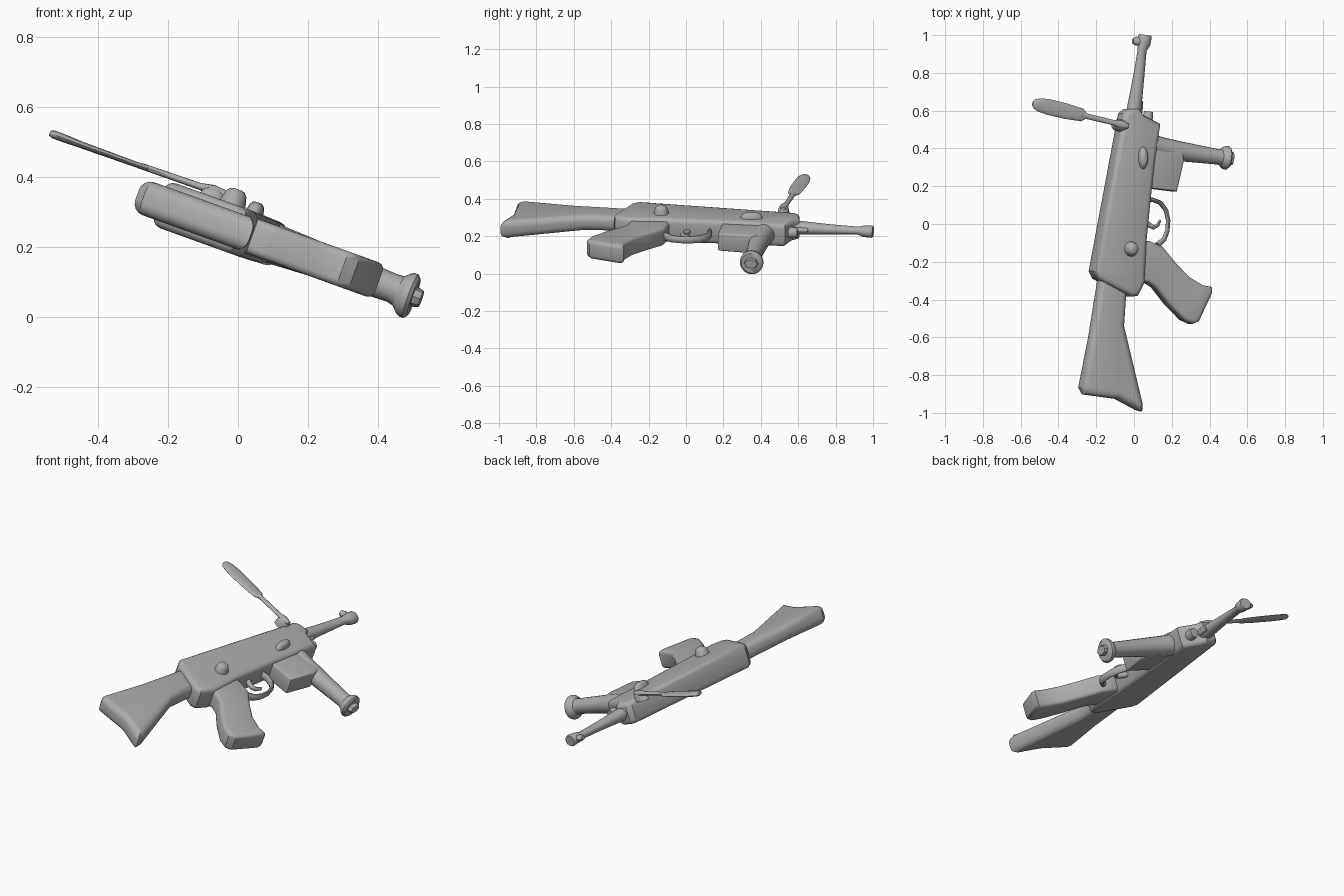
import bpy, bmesh, math
from mathutils import Vector

# The whole piece lies in one plane that slopes down towards +x
TILT = math.atan(0.36)
C, S = math.cos(TILT), math.sin(TILT)
BASE_Z = 0.245

grey = bpy.data.materials.new("plain grey")
grey.diffuse_color = (0.42, 0.42, 0.42, 1)


def loft(name, rings, angle=35):
    """Skin a list of equal-length rings given in plane coordinates (u, y, w)."""
    bm = bmesh.new()
    loops = [[bm.verts.new((u * C + w * S, y, BASE_Z - u * S + w * C)) for u, y, w in r]
             for r in rings]
    n = len(loops[0])
    for a, b in zip(loops, loops[1:]):
        for i in range(n):
            j = (i + 1) % n
            bm.faces.new((a[i], a[j], b[j], b[i]))
    caps = [bm.faces.new(loops[0][::-1]), bm.faces.new(loops[-1])]
    bmesh.ops.triangulate(bm, faces=caps)
    bmesh.ops.recalc_face_normals(bm, faces=bm.faces)
    me = bpy.data.meshes.new(name)
    bm.to_mesh(me)
    bm.free()
    me.shade_smooth()
    me.set_sharp_from_angle(angle=math.radians(angle))
    me.materials.append(grey)
    ob = bpy.data.objects.new(name, me)
    bpy.context.collection.objects.link(ob)
    return ob


def inset(pts, d):
    """Move a counter-clockwise outline inwards by d."""
    out = []
    for i, p in enumerate(pts):
        a = (p - pts[i - 1]).normalized()
        b = (pts[(i + 1) % len(pts)] - p).normalized()
        na, nb = Vector((-a.y, a.x)), Vector((-b.y, b.x))
        m = (na + nb).normalized()
        out.append(p + m * d / max(m.dot(na), 0.6))
    return out


def plate(name, outline, half, bevel, steps=3):
    """Slab from a top-view outline with rounded rims; half is a number or f(y)."""
    h = half if callable(half) else (lambda y: half)
    pts = [Vector((x / C, y)) for x, y in outline]
    if sum(p.x * q.y - q.x * p.y for p, q in zip(pts, pts[1:] + pts[:1])) < 0:
        pts.reverse()
    prof = []
    for k in range(steps + 1):
        a = k / steps * math.pi / 2
        prof.append((bevel * (1 - math.sin(a)), bevel * (1 - math.cos(a))))
    rings = []
    for sign, seq in ((-1, prof), (1, prof[::-1])):
        for d, drop in seq:
            rings.append([(q.x, q.y, sign * (h(p.y) - drop))
                          for p, q in zip(pts, inset(pts, d))])
    return loft(name, rings)


def tube(name, stations, sides=16, angle=40):
    """Stations: top-view x, y, height w above the plane, in-plane radius, normal radius."""
    cen = [Vector(((x - w * S) / C, y, w)) for x, y, w, _, _ in stations]
    rings = []
    for i, (c, s) in enumerate(zip(cen, stations)):
        t = (cen[min(i + 1, len(cen) - 1)] - cen[max(i - 1, 0)]).normalized()
        side = t.cross(Vector((0, 0, 1))).normalized()
        up = side.cross(t)
        rings.append([c + side * s[3] * math.cos(2 * math.pi * k / sides)
                      + up * s[4] * math.sin(2 * math.pi * k / sides) for k in range(sides)])
    return loft(name, rings, angle)


def knob(name, x, y, rx, ry, w0, w1):
    """Domed boss standing on the side of the body."""
    u = (x - w1 * S) / C
    rings = []
    for f, k in ((0, 1.25), (0.55, 1.05), (0.8, 0.9), (0.95, 0.65), (1, 0.35)):
        rings.append([(u + rx * k * math.cos(a), y + ry * k * math.sin(a), w0 + (w1 - w0) * f)
                      for a in (2 * math.pi * i / 16 for i in range(16))])
    return loft(name, rings, 50)


# Main body
plate("receiver", [(-0.225, -0.25), (-0.205, -0.29), (-0.03, -0.385), (0.005, -0.38),
                   (0.04, -0.31), (0.05, -0.1), (0.07, 0.1), (0.095, 0.33), (0.125, 0.53),
                   (0.035, 0.575), (0.015, 0.608), (-0.045, 0.608), (-0.07, 0.585)],
      lambda y: 0.068 - 0.006 * max(y, 0), 0.026)

# Shoulder stock
plate("stock", [(-0.185, -0.27), (-0.238, -0.6), (-0.288, -0.865), (-0.27, -0.902),
                (-0.1, -0.925), (0.012, -0.985), (0.036, -0.992), (0.038, -0.95),
                (-0.058, -0.54), (-0.045, -0.35)],
      lambda y: 0.05 if y < -0.7 else 0.044, 0.034, 4)

# Pistol grip
plate("pistol_grip", [(0.0, -0.3), (0.06, -0.31), (0.1, -0.335), (0.17, -0.425),
                      (0.25, -0.507), (0.298, -0.53), (0.332, -0.515), (0.402, -0.365),
                      (0.4, -0.333), (0.355, -0.325), (0.28, -0.28), (0.205, -0.2),
                      (0.14, -0.12), (0.07, -0.09), (0.0, -0.09)], 0.052, 0.02)

# Box magazine
plate("magazine", [(0.03, 0.195), (0.212, 0.172), (0.25, 0.335), (0.24, 0.4), (0.05, 0.41)],
      0.051, 0.01)

# Front hand grip with end flange and cap
tube("front_grip", [(0.06, 0.43, 0, 0.06, 0.06), (0.14, 0.405, 0, 0.056, 0.056),
                    (0.25, 0.384, 0, 0.052, 0.05), (0.44, 0.356, -0.004, 0.041, 0.042),
                    (0.465, 0.353, -0.006, 0.045, 0.046)], 20)
tube("front_grip_flange", [(0.455, 0.355, -0.008, 0.042, 0.042), (0.472, 0.353, -0.008, 0.058, 0.06),
                           (0.482, 0.352, -0.008, 0.063, 0.066), (0.494, 0.35, -0.008, 0.063, 0.066),
                           (0.502, 0.349, -0.008, 0.054, 0.056)], 20)
tube("front_grip_cap", [(0.49, 0.35, -0.006, 0.036, 0.028), (0.512, 0.348, -0.006, 0.038, 0.028),
                        (0.523, 0.347, -0.006, 0.034, 0.024)], 8)

# Barrel, muzzle and front sight
tube("barrel", [(-0.005, 0.55, 0, 0.042, 0.04), (0.002, 0.62, 0, 0.038, 0.036),
                (0.025, 0.78, 0, 0.03, 0.026), (0.043, 0.92, 0, 0.024, 0.021),
                (0.052, 0.95, 0, 0.034, 0.03), (0.058, 0.993, 0, 0.037, 0.033),
                (0.059, 1.0, 0, 0.033, 0.029)], 20)
tube("front_sight", [(0.05, 0.965, 0, 0.02, 0.018), (0.01, 0.968, 0, 0.024, 0.018),
                     (-0.006, 0.968, 0, 0.015, 0.012)], 10)
tube("gas_tube", [(0.06, 0.48, 0, 0.03, 0.032), (0.075, 0.575, 0, 0.026, 0.03),
                  (0.077, 0.595, 0, 0.024, 0.026)])
tube("barrel_collar_pin", [(0.03, 0.59, 0, 0.016, 0.016), (0.037, 0.652, 0, 0.012, 0.012)], 10)

# Trigger guard and trigger
tube("trigger_guard", [(0.05, 0.125, 0, 0.013, 0.024), (0.1, 0.128, 0, 0.012, 0.024),
                       (0.14, 0.112, 0, 0.012, 0.022), (0.169, 0.073, 0, 0.011, 0.021),
                       (0.181, 0.02, 0, 0.01, 0.02), (0.177, -0.035, 0, 0.01, 0.02),
                       (0.16, -0.08, 0, 0.012, 0.021), (0.125, -0.11, 0, 0.016, 0.024)], 10)
tube("trigger", [(0.05, 0.015, 0, 0.016, 0.015), (0.08, -0.005, 0, 0.014, 0.015),
                 (0.105, -0.018, 0, 0.012, 0.014), (0.125, -0.008, 0, 0.009, 0.013),
                 (0.138, 0.02, 0, 0.006, 0.01)], 10)

# Side bosses
knob("selector_knob", 0.0, -0.132, 0.033, 0.035, 0.05, 0.112)
knob("side_boss", 0.058, 0.35, 0.024, 0.055, 0.04, 0.096)

# Side lever: pivot, thin arm and flat paddle
knob("lever_pivot", -0.062, 0.522, 0.036, 0.026, 0.045, 0.093)
tube("lever_arm", [(-0.03, 0.518, 0.085, 0.012, 0.012), (-0.07, 0.526, 0.085, 0.022, 0.016),
                   (-0.11, 0.537, 0.083, 0.014, 0.01), (-0.275, 0.577, 0.081, 0.015, 0.009)], 12)
tube("lever_paddle", [(-0.255, 0.572, 0.08, 0.018, 0.008), (-0.275, 0.577, 0.08, 0.034, 0.008),
                      (-0.36, 0.597, 0.08, 0.041, 0.009), (-0.45, 0.619, 0.08, 0.042, 0.01),
                      (-0.5, 0.63, 0.081, 0.036, 0.012), (-0.526, 0.636, 0.081, 0.025, 0.012),
                      (-0.536, 0.638, 0.081, 0.012, 0.008)], 14)
